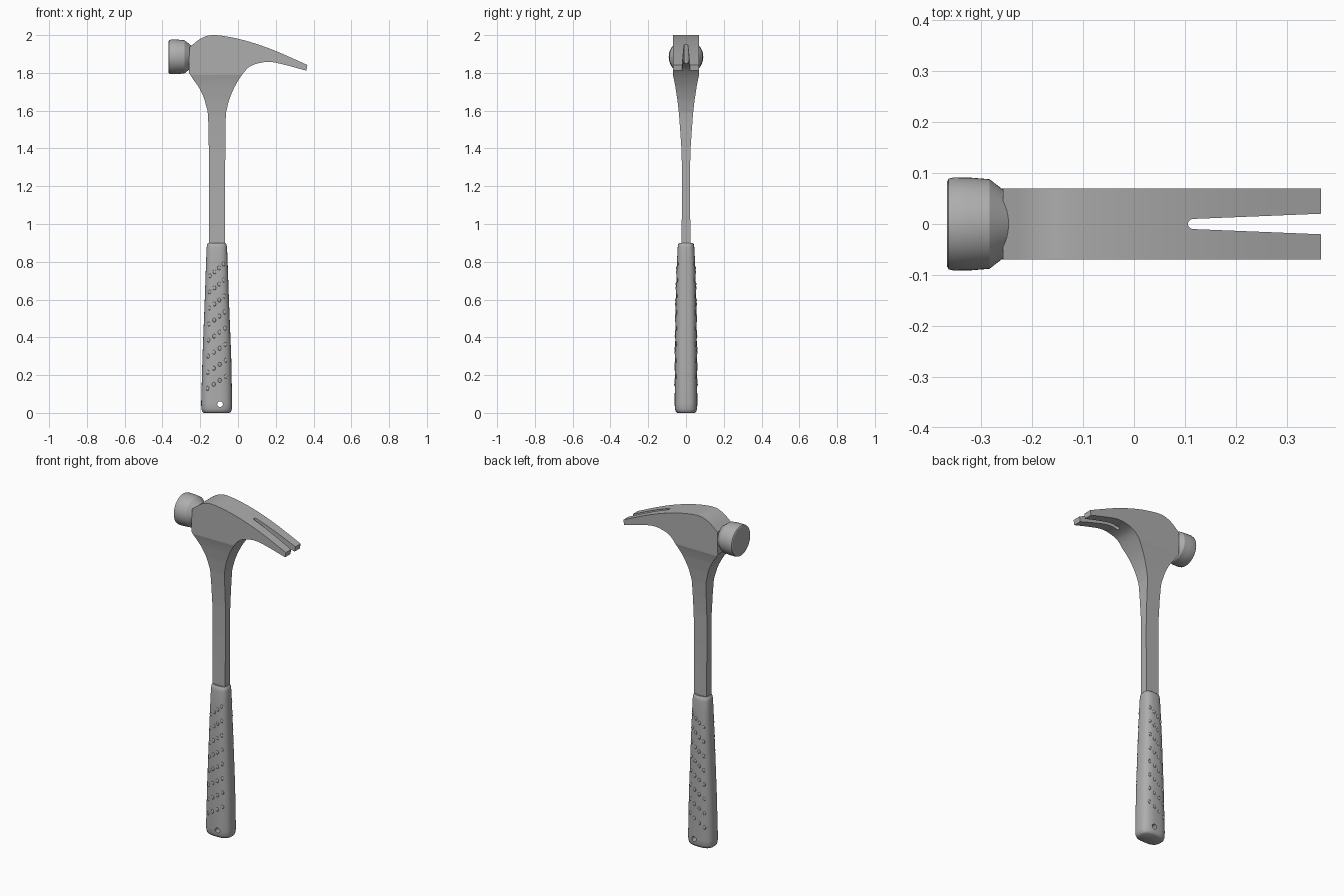
import bpy, bmesh, math
from mathutils import Matrix, Vector

if "Cube" in bpy.data.objects:
    bpy.data.objects.remove(bpy.data.objects["Cube"], do_unlink=True)

steel = bpy.data.materials.new("plain grey")
steel.use_nodes = True
GREY = (0.42, 0.42, 0.42, 1)
steel.diffuse_color = GREY
steel.node_tree.nodes["Principled BSDF"].inputs["Base Color"].default_value = GREY


def add_object(name, bm):
    bmesh.ops.recalc_face_normals(bm, faces=bm.faces[:])
    mesh = bpy.data.meshes.new(name)
    bm.to_mesh(mesh)
    bm.free()
    mesh.materials.append(steel)
    obj = bpy.data.objects.new(name, mesh)
    bpy.context.collection.objects.link(obj)
    return obj


def smooth(obj, degrees=35):
    obj.data.shade_smooth()
    obj.data.set_sharp_from_angle(angle=math.radians(degrees))


def cut(obj, cutter):
    mod = obj.modifiers.new("cut", 'BOOLEAN')
    mod.operation = 'DIFFERENCE'
    mod.solver = 'EXACT'
    mod.object = cutter
    bpy.context.view_layer.objects.active = obj
    bpy.ops.object.modifier_apply(modifier=mod.name)
    bpy.data.objects.remove(cutter, do_unlink=True)


def spline(points, steps=4):
    """Catmull-Rom curve through 2D points."""
    p = [Vector(q) for q in points]
    p = [2 * p[0] - p[1]] + p + [2 * p[-1] - p[-2]]
    out = []
    for a, b, c, d in zip(p, p[1:], p[2:], p[3:]):
        for i in range(steps):
            t = i / steps
            out.append(0.5 * (2 * b + (c - a) * t + (2 * a - 5 * b + 4 * c - d) * t * t
                              + (3 * b - a - 3 * c + d) * t ** 3))
    return out + [p[-2]]


def prism(outline, place):
    """Closed solid between two copies of an outline; place(u, v, side) gives 3D points."""
    bm = bmesh.new()
    caps = [[bm.verts.new(place(u, v, s)) for u, v in outline] for s in (-1, 1)]
    skin(bm, caps)
    return bm


def skin(bm, rings):
    n = len(rings[0])
    for a, b in zip(rings, rings[1:]):
        for i in range(n):
            j = (i + 1) % n
            bm.faces.new((a[i], a[j], b[j], b[i]))
    bm.faces.new(rings[0][::-1])
    bm.faces.new(rings[-1])


def lerp_table(table, z):
    if z <= table[0][0]:
        return table[0][1:]
    for a, b in zip(table, table[1:]):
        if z <= b[0]:
            t = (z - a[0]) / (b[0] - a[0])
            return [p + (q - p) * t for p, q in zip(a[1:], b[1:])]
    return table[-1][1:]


# Head and shaft: one forged profile whose thickness tapers with height
left_flare = spline([(-.152, .85), (-.156, 1.5), (-.17, 1.63), (-.2, 1.71),
                     (-.24, 1.77), (-.26, 1.8)])
crown = spline([(-.257, 1.935), (-.2, 1.98), (-.14, 2.0), (-.05, 1.991),
                (.06, 1.965), (.195, 1.918), (.367, 1.842)])
under = spline([(.362, 1.812), (.25, 1.842), (.17, 1.858), (.105, 1.85), (.055, 1.828),
                (.01, 1.773), (-.03, 1.7), (-.058, 1.613), (-.066, 1.5), (-.07, .85)])
thickness = [(.85, .024), (1.2, .021), (1.38, .023), (1.5, .031), (1.58, .037), (1.66, .046),
             (1.73, .057), (1.77, .065), (1.79, .07)]
bm = prism(left_flare + crown + under, lambda x, z, s: (x, s, z))
for level, _ in thickness[1:]:
    bmesh.ops.bisect_plane(bm, geom=bm.verts[:] + bm.edges[:] + bm.faces[:],
                           plane_co=(0, 0, level), plane_no=(0, 0, 1))
for v in bm.verts:
    v.co.y *= lerp_table(thickness, v.co.z)[0]
head = add_object("head_and_shaft", bm)

# Tapered nail slot with a round inner end
tip = [(.117 - .011 * math.sin(a), .01 * math.cos(a))
       for a in [math.pi * i / 8 for i in range(9)]]
slot = tip + [(.4, -.0215), (.4, .0215)]
cut(head, add_object("slot_cutter", prism(slot, lambda x, y, s: (x, y, 1.9 + s * .3))))
smooth(head, 30)

# Striking face: turned about the x axis, with a tapered neck
bm = bmesh.new()
SIDES = 48
rings = []
for x, r in [(-.367, .084), (-.364, .089), (-.354, .0915), (-.32, .091), (-.284, .088),
             (-.258, .068), (-.235, .05), (-.2, .05)]:
    rings.append([bm.verts.new((x, r * math.cos(a), 1.885 + r * math.sin(a)))
                  for a in [math.tau * i / SIDES for i in range(SIDES)]])
skin(bm, rings)
smooth(add_object("striking_face", bm), 30)

# Grip: rounded oval sections, columns are height, centre x, half width, half depth
POWER = 2.7
sections = [(0, -.113, .068, .046), (.006, -.113, .076, .054), (.02, -.113, .081, .059),
            (.05, -.113, .082, .06), (.3, -.112, .076, .058), (.6, -.112, .064, .054),
            (.8, -.112, .057, .048), (.875, -.112, .054, .044), (.893, -.112, .051, .041),
            (.9, -.112, .045, .035)]


def signed_power(c):
    return math.copysign(abs(c) ** (2 / POWER), c)


bm = bmesh.new()
rings = []
for z, cx, hx, hy in sections:
    rings.append([bm.verts.new((cx + hx * signed_power(math.cos(a)),
                                hy * signed_power(math.sin(a)), z))
                  for a in [math.tau * i / SIDES for i in range(SIDES)]])
skin(bm, rings)
grip = add_object("grip", bm)

# Hanging hole through the butt
bm = bmesh.new()
bmesh.ops.create_cone(bm, cap_ends=True, segments=24, radius1=.015, radius2=.015, depth=.3,
                      matrix=Matrix.Translation((-.095, 0, .046)) @ Matrix.Rotation(math.pi / 2, 4, 'X'))
cut(grip, add_object("hole_cutter", bm))
smooth(grip, 40)

# Raised studs in staggered columns on both broad sides
bm = bmesh.new()
for side in (-1, 1):
    for col in range(4):
        for row in range(8):
            z = .13 + row * .085 + col * .021
            cx, hx, hy = lerp_table(sections, z)
            u = (col - 1.5) * .4
            y = side * hy * (1 - abs(u) ** POWER) ** (1 / POWER)
            bmesh.ops.create_icosphere(
                bm, subdivisions=2, radius=1,
                matrix=Matrix.Translation((cx + u * hx, y, z)) @ Matrix.Diagonal((.009, .0035, .012, 1)))
smooth(add_object("grip_studs", bm), 60)
